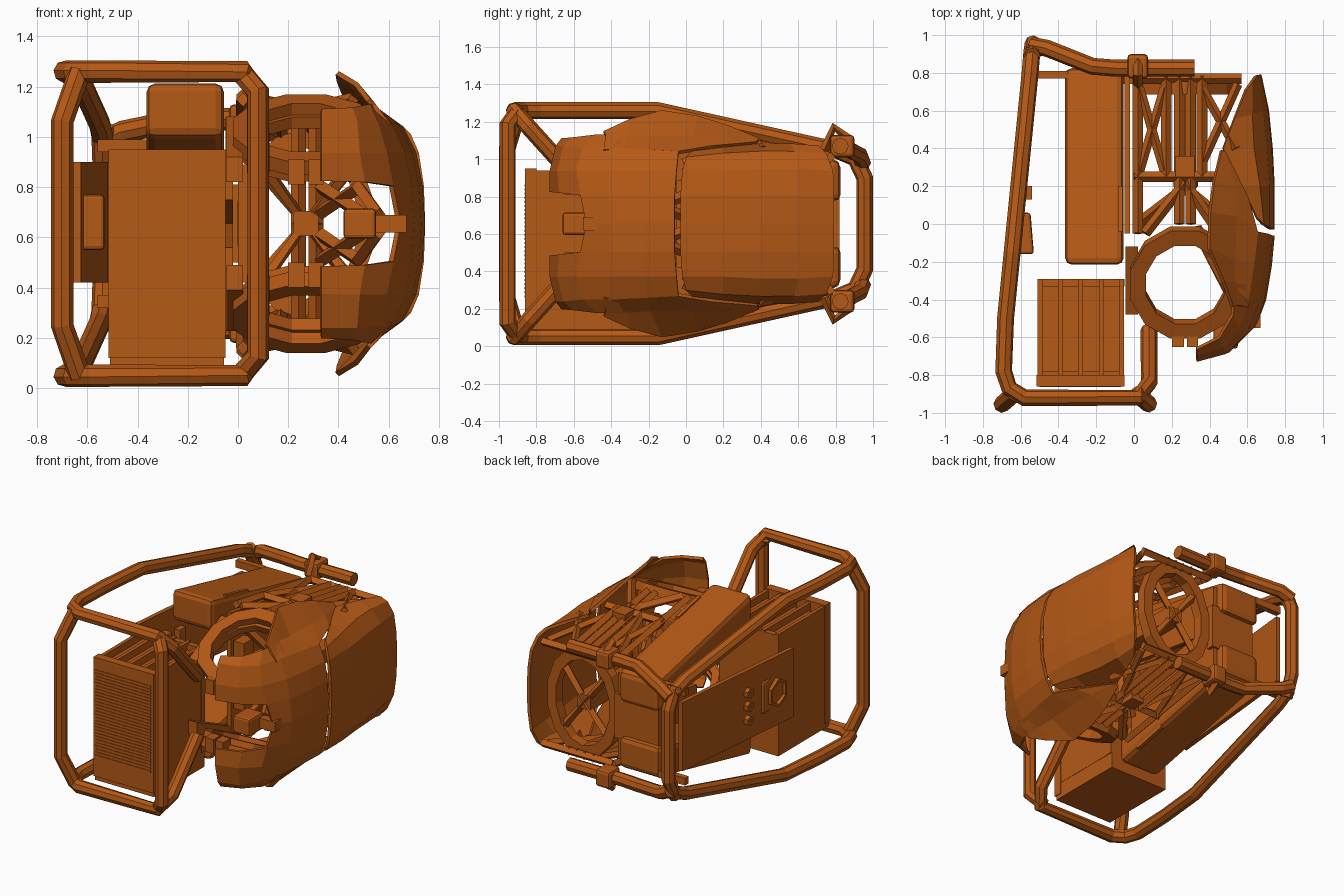
import bpy, bmesh, math
from mathutils import Vector

H = 0.655  # mirror plane height (upper and lower halves match)
mat = bpy.data.materials.new("orange_paint")
mat.diffuse_color = (0.46, 0.1, 0.008, 1)


def finish(name, bm, mirror=True, solid=0.0, bevel=0.0):
    """Mirror about z=H, then make the flat-shaded object."""
    if mirror:
        faces = list(bm.faces)
        twin = {v: bm.verts.new((v.co.x, v.co.y, 2 * H - v.co.z)) for v in list(bm.verts)}
        for f in faces:
            bm.faces.new([twin[v] for v in reversed(f.verts)])
    bmesh.ops.remove_doubles(bm, verts=bm.verts, dist=0.0005)
    bmesh.ops.recalc_face_normals(bm, faces=bm.faces)
    for f in bm.faces:
        f.smooth = False
    me = bpy.data.meshes.new(name)
    bm.to_mesh(me)
    bm.free()
    ob = bpy.data.objects.new(name, me)
    me.materials.clear()
    me.materials.append(mat)
    bpy.context.collection.objects.link(ob)
    if bevel:
        m = ob.modifiers.new("bevel", 'BEVEL')
        m.width, m.segments = bevel, 2
    if solid:
        m = ob.modifiers.new("thickness", 'SOLIDIFY')
        m.thickness, m.offset = solid, 0
    return ob


def tubes(name, paths, r=0.045, mirror=True, res=2):
    """Bent eight-sided tubes swept along point lists; res=0 gives square bars."""
    cu = bpy.data.curves.new(name, 'CURVE')
    cu.dimensions = '3D'
    cu.bevel_depth, cu.bevel_resolution, cu.use_fill_caps = r, res, True
    for pts in paths:
        sp = cu.splines.new('POLY')
        sp.points.add(len(pts) - 1)
        for p, c in zip(sp.points, pts):
            p.co = (*c, 1)
    tmp = bpy.data.objects.new(name + "_path", cu)
    me = bpy.data.meshes.new_from_object(tmp)
    bm = bmesh.new()
    bm.from_mesh(me)
    bpy.data.objects.remove(tmp)
    bpy.data.curves.remove(cu)
    bpy.data.meshes.remove(me)
    return finish(name, bm, mirror)


def box(name, x, y, z, mirror=False, bevel=0.0, skew=0.0, slope=0.0):
    """Box from ranges; skew shifts x and slope shifts z along y."""
    bm = bmesh.new()
    bmesh.ops.create_cube(bm, size=1)
    for v in bm.verts:
        c = [a[0] if t < 0 else a[1] for a, t in zip((x, y, z), v.co)]
        d = c[1] - y[0]
        v.co = (c[0] + skew * d, c[1], c[2] + slope * d)
    return finish(name, bm, mirror, bevel=bevel)


def ring(name, centre, u, v, ro, ri, depth, n=12, mirror=True):
    """Flat-sided elliptical ring; u, v span its plane, ro/ri are (u,v) radii."""
    u, v, c = Vector(u), Vector(v), Vector(centre)
    w = u.cross(v) * depth / 2
    bm = bmesh.new()
    loops = []
    for i in range(n):
        a = math.tau * (i + 0.5) / n
        loops.append([bm.verts.new(c + u * (r[0] * math.cos(a)) + v * (r[1] * math.sin(a)) + w * s)
                      for r, s in ((ro, 1), (ro, -1), (ri, -1), (ri, 1))])
    for i in range(n):
        a, b = loops[i], loops[(i + 1) % n]
        for k in range(4):
            bm.faces.new((a[k], b[k], b[(k + 1) % 4], a[(k + 1) % 4]))
    return finish(name, bm, mirror)


def shell(name, rows, skip=(), solid=0.02):
    """Panel skin from rows of (x, y, distance from the mirror plane)."""
    bm = bmesh.new()
    g = [[bm.verts.new((x, y, H + d)) for x, y, d in row] for row in rows]
    for i in range(len(g) - 1):
        for j in range(len(g[0]) - 1):
            if (i, j) not in skip:
                bm.faces.new((g[i][j], g[i][j + 1], g[i + 1][j + 1], g[i + 1][j]))
    bmesh.ops.delete(bm, geom=[v for v in bm.verts if not v.link_faces], context='VERTS')
    return finish(name, bm, True, solid)


# Tubular cage: side rails, rear bars, front hoops and rear hoop
tubes("cage_side_rail", [
    [(0.08, -0.56, 0.86), (0.08, -0.84, 1.17), (0.02, -0.92, 1.26), (-0.58, -0.92, 1.26),
     (-0.66, -0.87, 1.26), (-0.69, -0.78, 1.26), (-0.68, -0.5, 1.26), (-0.645, -0.15, 1.26),
     (-0.55, 0.8, 1.05), (-0.54, 0.92, 1.0)],
    [(-0.54, 0.945, 0.98), (-0.46, 0.93, 1.02), (-0.22, 0.835, 1.07), (-0.1, 0.825, 1.07), (0.32, 0.825, 1.07)]])
for nm, x, y, dx, zt in (("cage_front_hoop_inner", 0.08, -0.955, -0.07, 1.18),
                         ("cage_front_hoop_outer", -0.70, -0.955, 0.07, 1.06)):
    tubes(nm, [[(x + dx, y + 0.06, 1.26), (x, y, zt), (x, y, 2 * H - zt), (x + dx, y + 0.06, 0.05)]], mirror=False)
tubes("cage_rear_hoop", [[(-0.54, 0.89, 1.04), (-0.535, 0.955, 0.9), (-0.535, 0.955, 0.41),
                          (-0.54, 0.89, 0.27)]], mirror=False)
box("rail_clamp", (-0.035, 0.075), (0.77, 0.90), (1.01, 1.13), True, 0.02)
tubes("clamp_fin", [[(0.02, 0.74, 1.05), (0.02, 0.79, 1.17), (0.02, 0.88, 1.1)]], 0.025, res=0)

# Side tanks sloping down to the rear, with brackets
box("side_tank", (-0.365, -0.055), (-0.215, 0.825), (1.0, 1.22), True, 0.035, slope=-0.22)
box("tank_bracket", (-0.56, -0.35), (0.77, 0.81), (0.94, 0.99), True)
box("tank_flange", (-0.085, -0.06), (-0.04, 0.2), (1.165, 1.19), True, slope=-0.22)

# Engine block: base, core, fins and front radiator
box("engine_base", (-0.51, -0.055), (-0.85, -0.29), (0.09, 0.20))
box("engine_core", (-0.49, -0.07), (-0.78, -0.31), (0.2, 0.89))
box("radiator_frame", (-0.515, -0.05), (-0.86, -0.80), (0.12, 0.95))
box("engine_top_rail", (-0.51, -0.05), (-0.33, -0.29), (0.2, 0.93))
for i in range(5):
    x = -0.51 + i * 0.108
    box("engine_fin", (x, x + 0.025), (-0.85, -0.29), (0.2, 0.94))
for i in range(28):
    z = 0.26 + i * 0.022
    box("radiator_slat", (-0.50, -0.07), (-0.864, -0.855), (z, z + 0.012))

# Outer control panel following the slanted rail
box("control_panel", (-0.655, -0.625), (-0.25, 0.82), (0.42, 0.9), skew=0.1)
box("control_motor", (-0.63, -0.53), (-0.16, 0.06), (0.55, 0.77), bevel=0.015, skew=-0.08)
box("control_switch", (-0.58, -0.54), (0.13, 0.2), (0.55, 0.75))
ring("control_dial", (-0.645, -0.08, H), (0, 1, 0), (0, 0, 1), (0.1, 0.1), (0.08, 0.08), 0.04, 6, False)
for z in (0.56, H, 0.75):
    ring("panel_knob", (-0.625, 0.2, z), (0, 1, 0), (0, 0, 1), (0.035, 0.035), (0.01, 0.01), 0.03, 6, False)

# Core chassis: back wall, tilted rotor rings and rear ring
box("core_wall", (-0.05, -0.02), (-0.05, 0.78), (0.75, 1.08), True, slope=-0.15)
box("core_mount", (0.0, 0.08), (-0.05, 0.06), (0.42, 0.89))
box("wall_front_rib", (-0.045, 0.02), (-0.48, -0.12), (0.82, 0.92), True, slope=0.45)
tilt = math.radians(25)
v = (0, math.cos(tilt), math.sin(tilt))
ring("rotor_ring", (0.27, -0.31, 1.01), (1, 0, 0), v, (0.3, 0.325), (0.215, 0.235), 0.06)
ring("rotor_lip", (0.27, -0.31, 0.96), (1, 0, 0), v, (0.27, 0.28), (0.215, 0.235), 0.05)
ring("rear_ring", (0.27, 0.72, H), (1, 0, 0), (0, 0, 1), (0.28, 0.38), (0.21, 0.30), 0.07, 14, False)
box("rear_panel", (-0.34, 0.0), (0.74, 0.79), (0.50, 0.81))
box("ring_nose", (0.2, 0.265), (-0.65, -0.57), (0.81, 0.91), True)
box("ring_nose_twin", (0.28, 0.34), (-0.65, -0.57), (0.81, 0.91), True)


def T(x, y):
    """Point on the sloping truss deck."""
    return (x, y, 1.14 - 0.17 * y)


# Truss bars above and below
tubes("truss_beams", [[T(*a), T(*b)] for a, b in (
    ((0.02, 0.77), (0.57, 0.77)), ((0.0, 0.25), (0.44, 0.25)), ((0.02, -0.05), (0.02, 0.78)),
    ((0.24, 0.0), (0.24, 0.78)), ((0.30, 0.0), (0.30, 0.78)), ((0.17, 0.25), (0.17, 0.78)),
    ((0.36, 0.25), (0.36, 0.78)), ((0.27, 0.22), (0.06, -0.05)), ((0.27, 0.22), (0.46, -0.06)))], 0.028, res=0)
tubes("truss_braces", [[T(*a), T(*b)] for a, b in (
    ((0.36, 0.72), (0.54, 0.4)), ((0.36, 0.32), (0.55, 0.74)),
    ((0.03, 0.72), (0.16, 0.28)), ((0.03, 0.28), (0.16, 0.72)))], 0.024, res=0)
box("truss_joint", (0.22, 0.32), (0.25, 0.36), (1.04, 1.13), True)
tubes("cross_struts", [
    [(0.07, 0.72, 0.90), (0.27, 0.72, H), (0.46, 0.72, 0.90)],
    [(0.24, 0.25, 1.08), (0.24, 0.2, H)], [(0.31, 0.25, 1.08), (0.31, 0.2, H)],
    [(0.02, 0.0, 1.0), (0.27, 0.2, H), (0.5, 0.0, 0.95)]], 0.03, res=0)
box("hub", (0.22, 0.32), (0.15, 0.74), (H - 0.05, H + 0.05))

# Front handle and nose supports inside the shell gap
box("nose_block", (0.42, 0.55), (-0.66, -0.5), (0.595, 0.715), bevel=0.015)
box("nose_bridge", (0.54, 0.67), (-0.55, -0.46), (0.62, 0.69))
tubes("nose_struts", [[(0.33, -0.02, 0.70), (0.48, -0.3, 0.80), (0.56, -0.5, 0.69)],
                      [(0.33, -0.02, 0.8), (0.5, -0.35, 0.69)]], 0.03, res=0)

# Front shell: two lobes joined by a bridge, with flared side fins
shell("front_shell", [
    [(0.33, -0.68, 0.0), (0.33, -0.72, 0.17), (0.33, -0.72, 0.28), (0.33, -0.69, 0.41), (0.33, -0.66, 0.45)],
    [(0.50, -0.65, 0.0), (0.50, -0.67, 0.165), (0.48, -0.68, 0.28), (0.47, -0.65, 0.41), (0.45, -0.60, 0.455)],
    [(0.64, -0.53, 0.0), (0.61, -0.56, 0.15), (0.585, -0.58, 0.28), (0.55, -0.55, 0.40), (0.52, -0.48, 0.47)],
    [(0.69, -0.40, 0.0), (0.68, -0.41, 0.15), (0.655, -0.41, 0.28), (0.60, -0.40, 0.40), (0.53, -0.35, 0.47)],
    [(0.72, -0.22, 0.0), (0.71, -0.22, 0.15), (0.685, -0.22, 0.28), (0.63, -0.21, 0.39), (0.53, -0.19, 0.46)],
    [(0.735, -0.06, 0.0), (0.725, -0.06, 0.15), (0.70, -0.05, 0.28), (0.65, -0.04, 0.38), (0.54, 0.04, 0.46)]],
    skip={(0, 0), (1, 0)})
shell("side_fin", [
    [(0.60, -0.44, 0.39), (0.54, -0.43, 0.47), (0.52, -0.44, 0.49)],
    [(0.61, -0.33, 0.39), (0.53, -0.31, 0.47), (0.47, -0.30, 0.555)],
    [(0.63, -0.21, 0.39), (0.53, -0.19, 0.46), (0.395, -0.13, 0.60)],
    [(0.65, -0.04, 0.38), (0.54, 0.04, 0.46), (0.40, 0.06, 0.57)],
    [(0.60, 0.14, 0.41), (0.53, 0.2, 0.45), (0.42, 0.22, 0.52)],
    [(0.49, 0.36, 0.43), (0.48, 0.38, 0.435), (0.46, 0.39, 0.45)]])

# Rear shell: tapering hull panel with cut rear corners
shell("rear_shell", [
    [(0.735, -0.03, 0.0), (0.73, -0.03, 0.15), (0.71, -0.02, 0.28), (0.68, 0.0, 0.35), (0.65, 0.03, 0.38)],
    [(0.735, 0.2, 0.0), (0.73, 0.2, 0.15), (0.71, 0.2, 0.28), (0.66, 0.2, 0.37), (0.57, 0.2, 0.40)],
    [(0.725, 0.4, 0.0), (0.72, 0.4, 0.15), (0.695, 0.4, 0.29), (0.63, 0.4, 0.38), (0.47, 0.40, 0.42)],
    [(0.705, 0.6, 0.0), (0.70, 0.6, 0.15), (0.675, 0.6, 0.29), (0.62, 0.58, 0.38), (0.53, 0.56, 0.42)],
    [(0.665, 0.79, 0.0), (0.66, 0.79, 0.15), (0.645, 0.785, 0.28), (0.62, 0.75, 0.37), (0.59, 0.71, 0.41)]])
